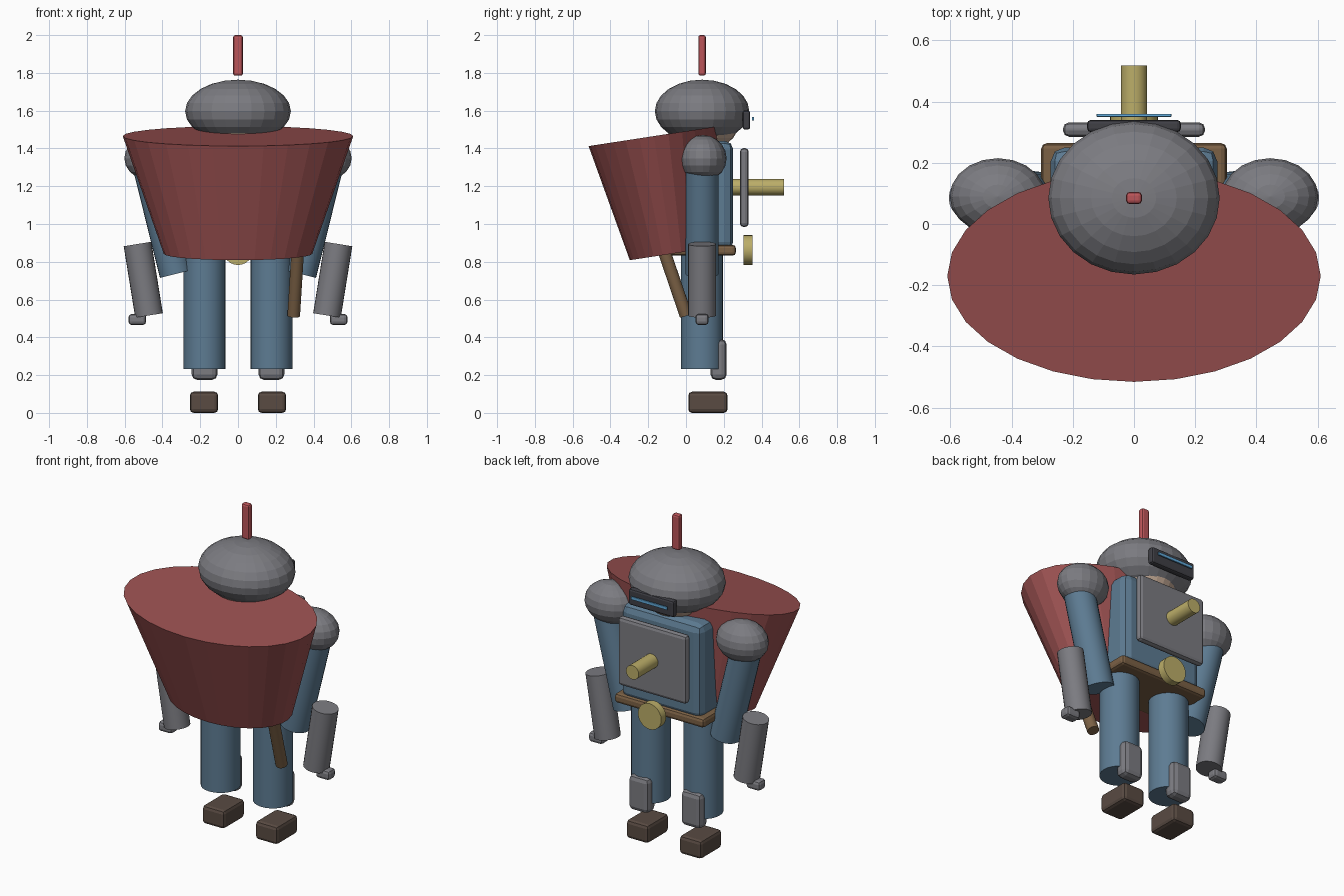
import bpy, math
from mathutils import Vector

if "Cube" in bpy.data.objects:
    bpy.data.objects.remove(bpy.data.objects["Cube"])


def material(name, rgb):
    m = bpy.data.materials.new(name)
    m.diffuse_color = (*rgb, 1)
    m.use_nodes = True
    m.node_tree.nodes["Principled BSDF"].inputs["Base Color"].default_value = m.diffuse_color
    return m


STEEL = material("steel", (0.20, 0.20, 0.22))
RED = material("red_cloth", (0.32, 0.08, 0.08))
BLUE = material("blue_cloth", (0.11, 0.20, 0.29))
BROWN = material("leather", (0.20, 0.12, 0.06))
BOOT = material("boot_leather", (0.10, 0.07, 0.055))
GOLD = material("gold", (0.50, 0.42, 0.14))
SKIN = material("skin", (0.55, 0.40, 0.30))
DARK = material("dark_metal", (0.05, 0.05, 0.06))
GLOW = material("glow", (0.12, 0.40, 0.70))
PLUME = material("plume_red", (0.50, 0.09, 0.10))
CY = 0.085  # body centre line in y


def finish(name, mat):
    o = bpy.context.object
    o.name = name
    o.data.materials.append(mat)
    return o


def box(name, lo, hi, mat, bevel=0.02, rot=(0, 0, 0)):
    lo, hi = Vector(lo), Vector(hi)
    bpy.ops.mesh.primitive_cube_add(size=1, location=(lo + hi) / 2)
    o = finish(name, mat)
    o.scale = hi - lo
    bpy.ops.object.transform_apply(location=False, rotation=False, scale=True)
    o.rotation_euler = rot
    b = o.modifiers.new("bevel", "BEVEL")
    b.width, b.segments = bevel, 2
    return o


def ball(name, loc, radii, mat, seg=24, rings=12):
    bpy.ops.mesh.primitive_uv_sphere_add(segments=seg, ring_count=rings, location=loc)
    o = finish(name, mat)
    o.scale = radii
    return o


def rod(name, a, b, r, mat, sides=24):
    a, b = Vector(a), Vector(b)
    bpy.ops.mesh.primitive_cylinder_add(vertices=sides, radius=r, depth=(b - a).length,
                                        location=(a + b) / 2)
    o = finish(name, mat)
    o.rotation_euler = (b - a).to_track_quat("Z", "Y").to_euler()
    bpy.ops.object.shade_smooth_by_angle(angle=math.radians(30))
    return o


# Head, helmet and visor
ball("head", (0, CY, 1.52), (0.19, 0.19, 0.13), SKIN)
ball("helmet", (0, CY, 1.597), (0.28, 0.25, 0.167), STEEL)
box("visor", (-0.153, 0.30, 1.50), (0.153, 0.34, 1.60), DARK, 0.012)
box("visor_slit", (-0.122, 0.35, 1.548), (0.122, 0.36, 1.566), GLOW, 0.002)
box("plume", (-0.026, 0.065, 1.785), (0.026, 0.105, 2.0), PLUME, 0.012)

# Torso, chest plate and belt
box("torso", (-0.272, -0.08, 0.86), (0.272, 0.25, 1.44), BLUE, 0.045)
box("chest_plate", (-0.232, 0.285, 0.984), (0.232, 0.332, 1.402), STEEL, 0.02)
rod("chest_peg", (0, 0.22, 1.195), (0, 0.518, 1.195), 0.043, GOLD)
box("belt", (-0.303, -0.095, 0.832), (0.303, 0.264, 0.89), BROWN, 0.018)
rod("buckle", (0, 0.305, 0.862), (0, 0.352, 0.862), 0.079, GOLD)

# Cape: tilted elliptical cone
bpy.ops.mesh.primitive_cone_add(vertices=28, radius1=0.645, radius2=1, depth=0.63,
                                location=(0, -0.122, 1.154))
cape = finish("cape", RED)
cape.scale = (0.61, 0.35, 1)
cape.rotation_euler = (math.radians(8.7), 0, 0)

# Scabbard on one hip
rod("scabbard", (0.295, 0.0, 0.515), (0.325, -0.165, 1.0), 0.034, BROWN, 16)

# Limbs, mirrored left and right
for s, side in ((-1, "left"), (1, "right")):
    ball(side + "_shoulder", (s * 0.445, 0.09, 1.348), (0.157, 0.125, 0.123), STEEL, 20, 10)
    rod(side + "_upper_arm", (s * 0.328, CY, 0.736), (s * 0.468, CY, 1.30), 0.088, BLUE)
    rod(side + "_forearm", (s * 0.471, CY, 0.516), (s * 0.532, CY, 0.894), 0.074, STEEL)
    box(side + "_hand", (s * 0.533 - 0.047, 0.05, 0.465), (s * 0.533 + 0.047, 0.12, 0.524),
        STEEL, 0.018)
    rod(side + "_leg", (s * 0.177, CY, 0.232), (s * 0.177, CY, 0.86), 0.111, BLUE)
    box(side + "_shin_guard", (s * 0.177 - 0.068, 0.13, 0.175),
        (s * 0.177 + 0.068, 0.215, 0.39), STEEL, 0.028)
    box(side + "_boot", (s * 0.18 - 0.075, 0.012, 0.0), (s * 0.18 + 0.075, 0.22, 0.112),
        BOOT, 0.02)
